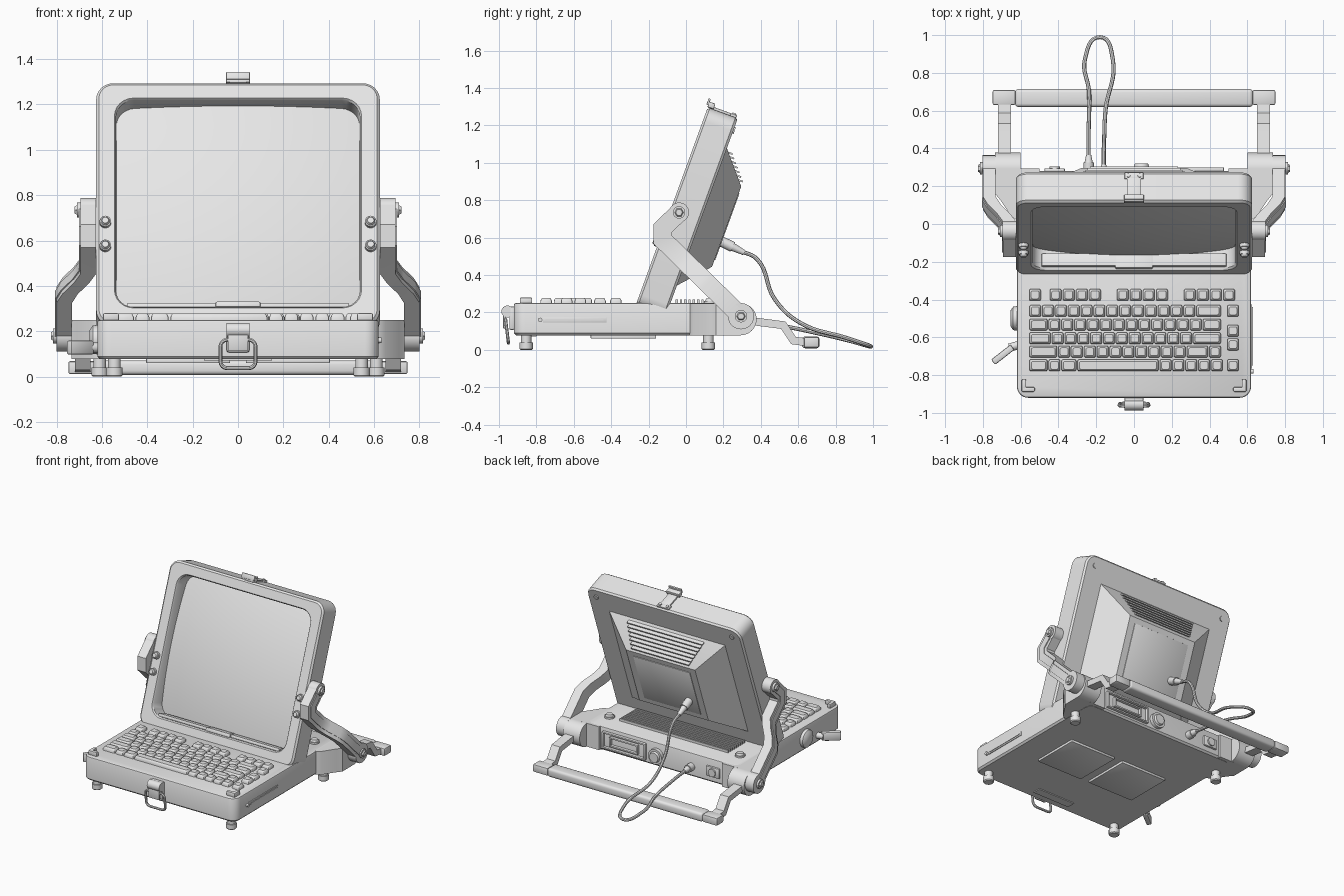
import bpy, bmesh
from math import pi, cos, sin, radians
from mathutils import Matrix, Vector

GREY = bpy.data.materials.new("light_grey")
GREY.diffuse_color = (0.8, 0.8, 0.8, 1)
# Tilted frame of the screen: x across, y to the back, z up along the slab
TILT = Matrix.Translation((0, -0.273, 0.227)) @ Matrix.Rotation(radians(-20), 4, 'X')


def done(bm, name, M=None, mirror=False):
    bmesh.ops.recalc_face_normals(bm, faces=bm.faces)
    me = bpy.data.meshes.new(name)
    bm.to_mesh(me)
    bm.free()
    me.materials.append(GREY)
    ob = bpy.data.objects.new(name, me)
    bpy.context.collection.objects.link(ob)
    if M is not None:
        ob.matrix_world = M
    if mirror:
        ob.modifiers.new("mirror", 'MIRROR').use_mirror_merge = False
    return ob


def rrect(w, h, r, n=6):
    out = []
    for k, (sx, sy) in enumerate(((1, 1), (-1, 1), (-1, -1), (1, -1))):
        for i in range(n + 1):
            a = pi / 2 * (k + i / n)
            out.append((sx * (w / 2 - r) + r * cos(a), sy * (h / 2 - r) + r * sin(a)))
    return out


def loft(bm, loops):
    rows = [[bm.verts.new(p) for p in l] for l in loops]
    n = len(rows[0])
    for a, b in zip(rows, rows[1:]):
        for i in range(n):
            j = (i + 1) % n
            bm.faces.new((a[i], a[j], b[j], b[i]))
    bm.faces.new(rows[0])
    bm.faces.new(rows[-1][::-1])


def box(bm, c, s, bevel=0.0, rot=None, seg=2):
    M = Matrix.Translation(c) @ (rot or Matrix()) @ Matrix.Diagonal((*s, 1))
    vs = bmesh.ops.create_cube(bm, size=1, matrix=M)["verts"]
    if bevel:
        es = list({e for v in vs for e in v.link_edges})
        bmesh.ops.bevel(bm, geom=es, offset=bevel, segments=seg, profile=0.5, affect='EDGES')


def rod(bm, p, q, r, r2=None, seg=24):
    p, q = Vector(p), Vector(q)
    R = Vector((0, 0, 1)).rotation_difference(q - p).to_matrix().to_4x4()
    bmesh.ops.create_cone(bm, cap_ends=True, segments=seg, radius1=r, radius2=r if r2 is None else r2,
                          depth=(q - p).length, matrix=Matrix.Translation((p + q) / 2) @ R)


def ribbon(bm, pts, w, t):
    # flat bar swept along pts; w = half width in the side plane, t = half thickness in x
    P = [Vector(p) for p in pts]
    loops = []
    for i, p in enumerate(P):
        ns = []
        for a, b in ((i - 1, i), (i, i + 1)):
            if a >= 0 and b < len(P):
                d = P[b] - P[a]
                ns.append(Vector((0, -d.z, d.y)).normalized())
        n = sum(ns, Vector()).normalized()
        n *= w / max(0.5, n.dot(ns[0]))
        X = Vector((t, 0, 0))
        loops.append([p + n + X, p - n + X, p - n - X, p + n - X])
    loft(bm, loops)


def tube(name, pts, r, cyclic=False, kind='AUTO'):
    cu = bpy.data.curves.new(name, 'CURVE')
    cu.dimensions = '3D'
    cu.bevel_depth, cu.bevel_resolution, cu.resolution_u = r, 2, 8
    cu.use_fill_caps = True
    sp = cu.splines.new('BEZIER')
    sp.bezier_points.add(len(pts) - 1)
    for bp, p in zip(sp.bezier_points, pts):
        bp.co = p
        bp.handle_left_type = bp.handle_right_type = kind
    sp.use_cyclic_u = cyclic
    ob = bpy.data.objects.new(name, cu)
    bpy.context.collection.objects.link(ob)
    me = bpy.data.meshes.new_from_object(ob.evaluated_get(bpy.context.evaluated_depsgraph_get()))
    me.materials.clear()
    me.materials.append(GREY)
    bpy.data.objects.remove(ob)
    bpy.context.collection.objects.link(bpy.data.objects.new(name, me))


# Base body with rounded corners
bm = bmesh.new()
loft(bm, [[(x, y - 0.32, z) for x, y in rrect(1.24 - 2 * i, 1.2 - 2 * i, 0.06 - i)]
          for z, i in ((0.077, 0.012), (0.089, 0), (0.24, 0), (0.247, 0.003), (0.25, 0.01))])
done(bm, "base_body")

# Flared hinge housings at the back corners
bm = bmesh.new()
loft(bm, [[(x, y, z) for x, y in ((0.5, -0.02), (0.618, 0.02), (0.65, 0.04), (0.71, 0.13),
                                  (0.735, 0.16), (0.735, 0.294), (0.5, 0.294))] for z in (0.078, 0.249)])
rod(bm, (0.6, 0.292, 0.1635), (0.735, 0.292, 0.1635), 0.0855, seg=40)
done(bm, "hinge_housing", mirror=True)

# Feet
bm = bmesh.new()
for x, y in ((0.545, -0.855), (0.61, 0.12)):
    rod(bm, (x, y, 0.03), (x, y, 0.09), 0.028)
    rod(bm, (x, y, 0.006), (x, y, 0.04), 0.036)
    rod(bm, (x, y, 0), (x, y, 0.006), 0.03, 0.036)
done(bm, "foot", mirror=True)

# Underside cover plates
bm = bmesh.new()
box(bm, (0.22, -0.335, 0.07), (0.37, 0.35, 0.02), 0.004)
done(bm, "bottom_cover", mirror=True)
bm = bmesh.new()
box(bm, (0, -0.83, 0.075), (0.3, 0.06, 0.008))
done(bm, "bottom_label_plate")

# Keyboard: rows of tapered caps, widths in key units
bm = bmesh.new()
U = 0.068


def key(x, y, w):
    loft(bm, [[(x + a, y + b, z) for a, b in rrect(w - i, 0.062 - i, 0.008, 2)]
              for z, i in ((0.245, 0), (0.262, 0), (0.274, 0.012), (0.278, 0.02))])


rows = {-0.46: [1] * 13 + [2], -0.533: [1.5] + [1] * 12 + [1.5], -0.605: [1.75] + [1] * 11 + [2.25],
        -0.676: [2.25] + [1] * 10 + [1.75, 1], -0.748: [1.5, 1, 1.25, 6.4, 1, 1, 1, 1, 1]}
for y, ws in rows.items():
    x = -0.557
    for w in ws:
        key(x + w * U / 2, y, w * U - 0.007)
        x += w * U
for y in (-0.46, -0.565, -0.638, -0.748):
    key(0.524, y, 0.06)
for x0, n in ((-0.524, 1), (-0.415, 4), (-0.06, 4), (0.295, 4)):
    for i in range(n):
        key(x0 + i * 0.0695, -0.375, 0.061)
done(bm, "keyboard_keys")

# L-shaped corner bumpers on the deck
bm = bmesh.new()
box(bm, (0.56, -0.876, 0.262), (0.07, 0.025, 0.036), 0.007)
box(bm, (0.583, -0.855, 0.262), (0.025, 0.065, 0.036), 0.007)
done(bm, "corner_bumper", mirror=True)

# Rear deck vent ribs and thumb knobs
bm = bmesh.new()
for i in range(9):
    box(bm, (0, -0.05 + i * 0.023, 0.256), (0.88, 0.012, 0.024))
done(bm, "deck_vent_ribs")
bm = bmesh.new()
rod(bm, (0.53, 0.13, 0.24), (0.53, 0.13, 0.262), 0.035)
rod(bm, (0.53, 0.13, 0.262), (0.53, 0.13, 0.275), 0.028, 0.022)
done(bm, "thumb_knob", mirror=True)

# Right side slot
bm = bmesh.new()
box(bm, (0.621, -0.595, 0.16), (0.008, 0.34, 0.028), 0.003)
box(bm, (0.625, -0.595, 0.16), (0.008, 0.31, 0.008))
rod(bm, (0.615, -0.78, 0.16), (0.633, -0.78, 0.16), 0.012)
done(bm, "side_slot")

# Left side dial and lever
bm = bmesh.new()
rod(bm, (-0.61, -0.5, 0.163), (-0.64, -0.5, 0.163), 0.066, 0.062, 32)
rod(bm, (-0.64, -0.5, 0.163), (-0.655, -0.5, 0.163), 0.062, 0.04, 32)
done(bm, "side_dial")
bm = bmesh.new()
box(bm, (-0.695, -0.692, 0.128), (0.13, 0.035, 0.062), 0.008, Matrix.Rotation(radians(38), 4, 'Z'))
rod(bm, (-0.61, -0.64, 0.128), (-0.66, -0.655, 0.128), 0.022)
done(bm, "side_lever")

# Rear connectors
bm = bmesh.new()
for cx, w in ((0.3, 0.34), (0.3, 0.22)):
    for s in (-1, 1):
        h = 0.11 if w > 0.3 else 0.06
        box(bm, (cx, 0.285, 0.163 + s * h / 2), (w, 0.03, 0.012), 0.003)
        box(bm, (cx + s * w / 2, 0.285, 0.163), (0.012, 0.03, h + 0.01), 0.003)
rod(bm, (0.04, 0.26, 0.155), (0.04, 0.305, 0.155), 0.055, seg=32)
rod(bm, (0.04, 0.305, 0.155), (0.04, 0.32, 0.155), 0.04, 0.035, 32)
box(bm, (-0.42, 0.285, 0.16), (0.11, 0.02, 0.075), 0.008)
rod(bm, (-0.42, 0.28, 0.16), (-0.42, 0.305, 0.16), 0.028)
done(bm, "rear_connectors")

# Front latch
bm = bmesh.new()
box(bm, (0, -0.93, 0.17), (0.1, 0.03, 0.125), 0.008)
rod(bm, (-0.05, -0.955, 0.205), (0.05, -0.955, 0.205), 0.032)
box(bm, (0, -0.972, 0.16), (0.09, 0.012, 0.09), 0.004)
done(bm, "front_latch")
tube("front_latch_loop", [(a, -0.957 - 0.12 * b, 0.1 + b) for a, b in rrect(0.155, 0.125, 0.03, 4)],
     0.009, True, 'VECTOR')

# Screen frame: slab with a rounded opening
V = 0.5695


def sl(w, h, r, d, cz=V):
    return [(x, d, cz + z) for x, z in rrect(w, h, r)]


bm = bmesh.new()
loft(bm, [sl(1.23, 1.12, 0.065, 0.171), sl(1.25, 1.139, 0.075, 0.158), sl(1.25, 1.139, 0.075, 0.012),
          sl(1.226, 1.115, 0.063, 0), sl(1.09, 0.985, 0.085, 0, 0.573), sl(1.076, 0.971, 0.08, 0.01, 0.573),
          sl(1.07, 0.965, 0.08, 0.15, 0.573)])
done(bm, "screen_frame", TILT)

# Curved glass
bm = bmesh.new()
bmesh.ops.create_grid(bm, x_segments=24, y_segments=24, size=1)
for v in bm.verts:
    a, b = v.co.x, v.co.y
    v.co = (a * 0.545, 0.03 + 0.045 * a * a + 0.05 * b * b, 0.573 + b * 0.492)
ob = done(bm, "screen_glass", TILT)
if ob.data.polygons[0].normal.y > 0:
    ob.data.flip_normals()

# Inner ledge below the glass
bm = bmesh.new()
box(bm, (0, 0.05, 0.1), (0.98, 0.07, 0.022), 0.006)
box(bm, (0, 0.04, 0.1), (0.2, 0.075, 0.028), 0.008)
done(bm, "screen_ledge", TILT)

# Bezel screws
bm = bmesh.new()
for z in (0.37, 0.482):
    rod(bm, (0.585, 0.01, z), (0.585, -0.018, z), 0.027, 0.025)
    rod(bm, (0.585, -0.018, z), (0.585, -0.03, z), 0.02, 0.014)
done(bm, "bezel_screw", TILT, True)
bm = bmesh.new()
for z in (0.07, 1.07):
    rod(bm, (0.55, 0.16, z), (0.55, 0.178, z), 0.018)
done(bm, "back_screw", TILT, True)

# Rear tube housing with vent bars on its upper slope
bm = bmesh.new()
loft(bm, [[(x * w, d, z) for x, z in ((-1, z0), (1, z0), (1, z1), (-1, z1))]
          for w, d, z0, z1 in ((0.47, 0.16, 0.18, 0.978), (0.47, 0.171, 0.187, 0.968), (0.28, 0.313, 0.345, 0.802))])
box(bm, (0, 0.313, 0.574), (0.46, 0.008, 0.38), 0.003)
done(bm, "screen_rear_housing", TILT)
bm = bmesh.new()
for i in range(7):
    f = 0.14 + 0.12 * i
    box(bm, (0, 0.171 + 0.142 * f + 0.004, 0.968 - 0.166 * f + 0.004), (0.64 - 0.2 * f, 0.03, 0.009))
done(bm, "rear_vent_bars", TILT)

# Catch plate on top of the screen
bm = bmesh.new()
box(bm, (0, 0.075, 1.144), (0.075, 0.15, 0.014), 0.004)
box(bm, (0, 0.145, 1.144), (0.1, 0.035, 0.014), 0.004)
box(bm, (0, 0.015, 1.155), (0.105, 0.035, 0.03), 0.004)
box(bm, (0, -0.006, 1.168), (0.105, 0.012, 0.035), 0.004)
for x in (-0.03, 0.03):
    rod(bm, (x, 0.145, 1.145), (x, 0.145, 1.158), 0.011)
done(bm, "top_catch", TILT)

# Swing arms holding the screen
path = [(0.66, -0.037, 0.735), (0.66, -0.125, 0.65), (0.66, -0.125, 0.59), (0.66, -0.02, 0.488),
        (0.69, 0.02, 0.448), (0.74, 0.07, 0.4), (0.766, 0.11, 0.36), (0.766, 0.294, 0.18)]
bm = bmesh.new()
ribbon(bm, path, 0.05, 0.034)
ribbon(bm, [(x + 0.004, y, z) for x, y, z in path], 0.026, 0.036)
rod(bm, (0.626, -0.037, 0.735), (0.695, -0.037, 0.735), 0.053, seg=32)
rod(bm, (0.73, 0.294, 0.18), (0.801, 0.294, 0.18), 0.07, seg=32)
done(bm, "swing_arm", mirror=True)
bm = bmesh.new()
for x, y, z in ((0.69, -0.037, 0.735), (0.795, 0.294, 0.18)):
    rod(bm, (x, y, z), (x + 0.02, y, z), 0.033)
    rod(bm, (x + 0.02, y, z), (x + 0.03, y, z), 0.024, 0.018, 6)
done(bm, "arm_pivot_bolt", mirror=True)

# Carry handle folded out behind
bm = bmesh.new()
ribbon(bm, [(0.685, 0.3, 0.165), (0.685, 0.38, 0.15), (0.685, 0.52, 0.132), (0.685, 0.575, 0.05),
            (0.685, 0.65, 0.04)], 0.021, 0.034)
box(bm, (0.688, 0.67, 0.04), (0.12, 0.08, 0.056), 0.008)
done(bm, "handle_arm", mirror=True)
bm = bmesh.new()
box(bm, (0, 0.667, 0.04), (1.26, 0.095, 0.064), 0.018, seg=3)
done(bm, "handle_grip")

# Cable loop and its plugs
tube("cable", [(-0.16, 0.29, 0.53), (-0.16, 0.38, 0.485), (-0.157, 0.475, 0.27), (-0.15, 0.61, 0.145),
               (-0.112, 0.87, 0.06), (-0.18, 0.989, 0.018), (-0.26, 0.87, 0.05), (-0.238, 0.7, 0.09),
               (-0.24, 0.5, 0.13), (-0.24, 0.35, 0.148)], 0.011)
bm = bmesh.new()
rod(bm, (-0.16, 0.18, 0.584), (-0.16, 0.25, 0.55), 0.028)
rod(bm, (-0.16, 0.25, 0.55), (-0.16, 0.31, 0.52), 0.022, 0.014)
rod(bm, (-0.24, 0.26, 0.15), (-0.24, 0.325, 0.15), 0.028)
rod(bm, (-0.24, 0.325, 0.15), (-0.24, 0.365, 0.147), 0.022, 0.014)
done(bm, "cable_plugs")

# Smooth shading with sharp edges kept
for ob in bpy.data.objects:
    ob.select_set(True)
    bpy.context.view_layer.objects.active = ob
bpy.ops.object.shade_smooth_by_angle(angle=radians(35))
